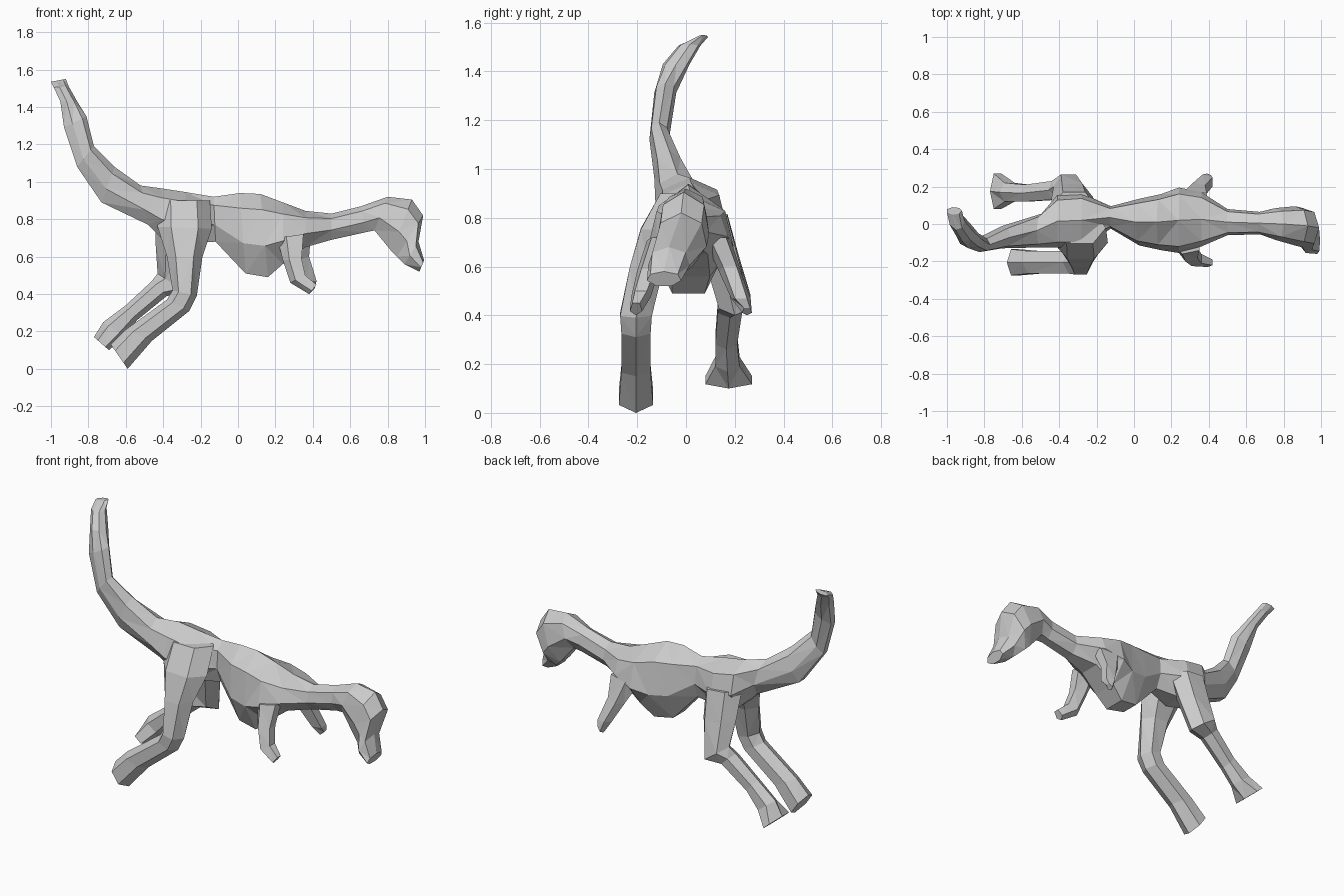
import bpy, bmesh
from math import cos, sin, pi
from mathutils import Vector


def loft(name, sections, sides=6):
    """Faceted tube. Each section: edge A (x, z), edge B (x, z), centre y, half width.
    Odd side counts give a ridge along edge A and a flat along edge B."""
    bm = bmesh.new()
    angles = [2 * pi * i / sides for i in range(sides)]
    peak = max(sin(t) for t in angles)
    low = -min(cos(t) for t in angles)
    rings = []
    for ax, az, bx, bz, y, w in sections:
        a, b = Vector((ax, y, az)), Vector((bx, y, bz))
        mid, half = (a + b) / 2, (a - b) / 2
        ring = []
        for t in angles:
            c = cos(t) if cos(t) > 0 else cos(t) / low
            ring.append(bm.verts.new(mid + half * c + Vector((0, w * sin(t) / peak, 0))))
        rings.append(ring)
    for r, s in zip(rings, rings[1:]):
        for i in range(sides):
            j = (i + 1) % sides
            bm.faces.new((r[i], r[j], s[j], s[i]))
    bm.faces.new(rings[0])
    bm.faces.new(rings[-1])
    bmesh.ops.triangulate(bm, faces=bm.faces[:])
    bmesh.ops.recalc_face_normals(bm, faces=bm.faces[:])
    me = bpy.data.meshes.new(name)
    bm.to_mesh(me)
    bm.free()
    ob = bpy.data.objects.new(name, me)
    bpy.context.collection.objects.link(ob)
    return ob


# Raised, curling tail (tip to base)
tail = [
    (-0.92, 1.55, -1.00, 1.535, 0.07, 0.02),
    (-0.905, 1.51, -0.985, 1.505, 0.015, 0.045),
    (-0.86, 1.43, -0.95, 1.43, -0.04, 0.055),
    (-0.81, 1.35, -0.93, 1.29, -0.085, 0.045),
    (-0.77, 1.19, -0.86, 1.08, -0.11, 0.04),
    (-0.66, 1.08, -0.73, 0.89, -0.07, 0.06),
    (-0.52, 0.98, -0.48, 0.77, -0.035, 0.09),
]
# Hips, narrow waist, deep chest, shoulders
torso = [
    (-0.41, 0.965, -0.41, 0.70, 0.015, 0.14),
    (-0.28, 0.945, -0.28, 0.67, 0.02, 0.145),
    (-0.13, 0.92, -0.12, 0.68, 0.035, 0.06),
    (0.01, 0.94, 0.04, 0.51, 0.01, 0.125),
    (0.12, 0.935, 0.16, 0.49, 0.01, 0.15),
    (0.24, 0.89, 0.24, 0.56, 0.02, 0.175),
    (0.36, 0.845, 0.36, 0.65, 0.025, 0.145),
]
# Neck and downturned head
head = [
    (0.50, 0.83, 0.50, 0.69, 0.01, 0.07),
    (0.66, 0.87, 0.68, 0.73, 0.005, 0.06),
    (0.80, 0.92, 0.73, 0.74, 0.0, 0.085),
    (0.93, 0.905, 0.82, 0.63, -0.01, 0.105),
    (0.99, 0.82, 0.85, 0.60, -0.02, 0.105),
    (0.965, 0.68, 0.89, 0.56, -0.07, 0.085),
    (0.995, 0.58, 0.97, 0.52, -0.09, 0.07),
]
loft("body", tail + torso + head, sides=7)

# Hind legs, each in its own stride position
loft("near_hind_leg", [
    (-0.43, 0.90, -0.15, 0.90, -0.02, 0.085),
    (-0.43, 0.76, -0.14, 0.75, -0.10, 0.085),
    (-0.38, 0.60, -0.19, 0.60, -0.16, 0.07),
    (-0.35, 0.42, -0.22, 0.39, -0.205, 0.065),
    (-0.38, 0.37, -0.26, 0.31, -0.205, 0.06),
    (-0.60, 0.21, -0.46, 0.15, -0.205, 0.06),
    (-0.68, 0.13, -0.59, 0.0, -0.205, 0.07),
])
loft("far_hind_leg", [
    (-0.44, 0.82, -0.20, 0.80, 0.09, 0.08),
    (-0.44, 0.66, -0.22, 0.62, 0.145, 0.07),
    (-0.43, 0.51, -0.27, 0.40, 0.20, 0.065),
    (-0.46, 0.47, -0.38, 0.39, 0.18, 0.05),
    (-0.60, 0.34, -0.54, 0.26, 0.165, 0.045),
    (-0.72, 0.25, -0.61, 0.17, 0.17, 0.05),
    (-0.77, 0.17, -0.69, 0.10, 0.175, 0.095),
])

# Small forearms, the far one broader and held wider
loft("near_arm", [
    (0.21, 0.70, 0.35, 0.72, -0.11, 0.05),
    (0.24, 0.58, 0.34, 0.59, -0.155, 0.045),
    (0.28, 0.46, 0.36, 0.50, -0.185, 0.04),
    (0.38, 0.40, 0.42, 0.45, -0.205, 0.025),
], sides=5)
loft("far_arm", [
    (0.22, 0.70, 0.39, 0.72, 0.13, 0.055),
    (0.29, 0.57, 0.38, 0.60, 0.18, 0.045),
    (0.34, 0.47, 0.42, 0.47, 0.225, 0.04),
    (0.38, 0.40, 0.41, 0.43, 0.25, 0.02),
], sides=5)
